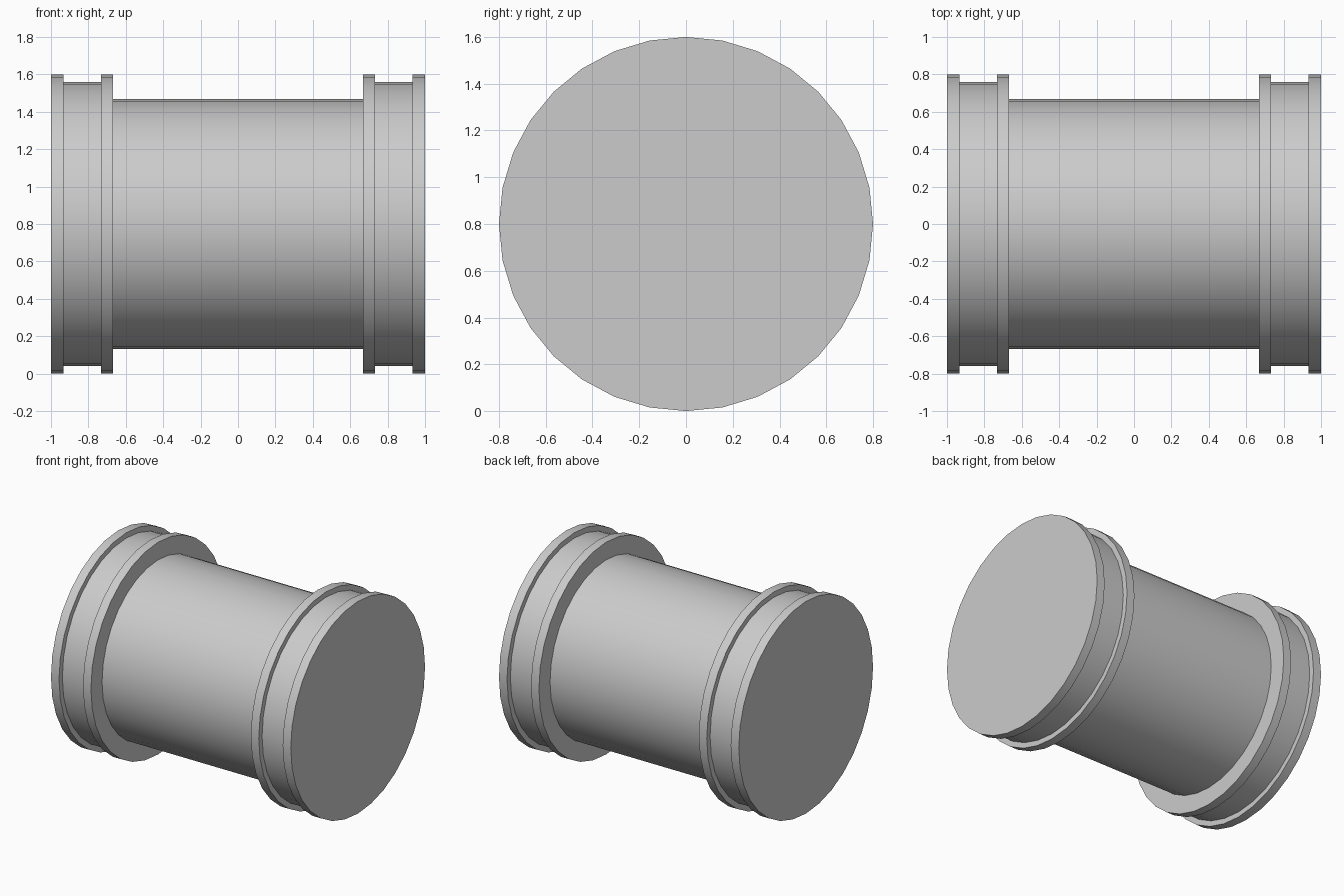
import bpy, bmesh
from math import sin, cos, tau, radians

if "Cube" in bpy.data.objects:
    bpy.data.objects.remove(bpy.data.objects["Cube"])

SIDES = 32
AXIS_Z = 0.8


def lathe(name, profile, cap_end=False):
    """Revolve (x, radius) points around the horizontal x axis."""
    bm = bmesh.new()
    rings = [[bm.verts.new((x, r * sin(tau * i / SIDES), r * cos(tau * i / SIDES)))
              for i in range(SIDES)] for x, r in profile]
    for a, b in zip(rings, rings[1:]):
        for i in range(SIDES):
            j = (i + 1) % SIDES
            bm.faces.new((a[i], a[j], b[j], b[i]))
    if cap_end:
        bm.faces.new(rings[-1])
    bmesh.ops.recalc_face_normals(bm, faces=bm.faces)
    # Make sure the outer skin faces away from the axis
    wall = max(bm.faces, key=lambda f: f.normal.yz.length)
    if wall.normal.yz.dot(wall.calc_center_median().yz) < 0:
        bmesh.ops.reverse_faces(bm, faces=bm.faces)
    mesh = bpy.data.meshes.new(name)
    bm.to_mesh(mesh)
    bm.free()
    obj = bpy.data.objects.new(name, mesh)
    obj.location.z = AXIS_Z
    bpy.context.collection.objects.link(obj)
    bpy.ops.object.select_all(action='DESELECT')
    obj.select_set(True)
    bpy.context.view_layer.objects.active = obj
    bpy.ops.object.shade_smooth_by_angle(angle=radians(30))
    return obj


BARREL_R, GROOVE_R, RIM_R = 0.667, 0.76, 0.8

# Central barrel, open where the end caps close it
lathe("barrel", [(-0.667, BARREL_R), (0.667, BARREL_R)])

# End caps: two raised rims with a shallow groove between, flat outer disc
cap = [(0.667, BARREL_R), (0.667, RIM_R), (0.733, RIM_R), (0.733, GROOVE_R),
       (0.933, GROOVE_R), (0.933, RIM_R), (1.0, RIM_R)]
for name, side in (("left_end_cap", -1), ("right_end_cap", 1)):
    lathe(name, [(side * x, r) for x, r in cap], cap_end=True)
